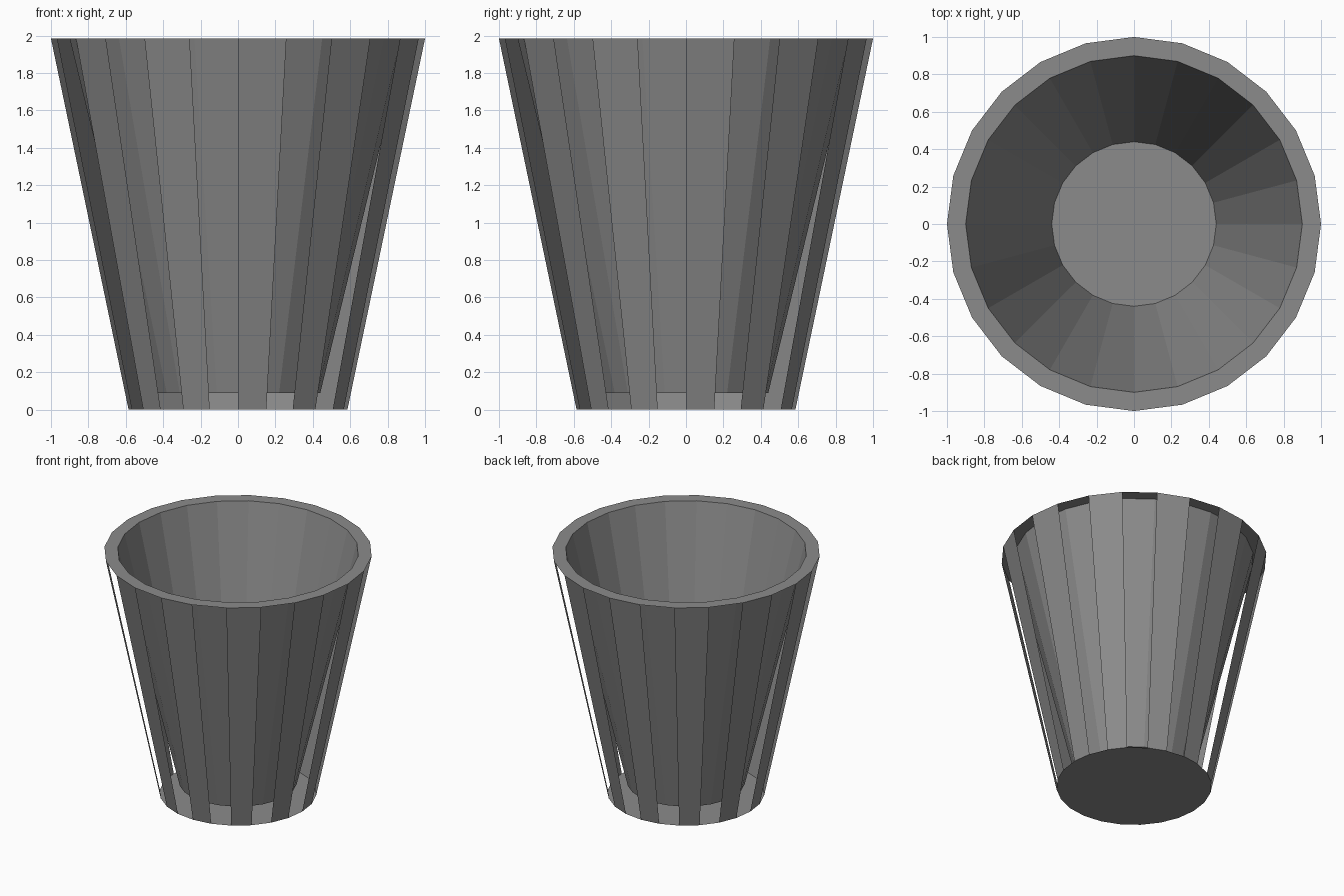
import bpy, bmesh
from math import cos, sin, tau

if "Cube" in bpy.data.objects:
    bpy.data.objects.remove(bpy.data.objects["Cube"])

SIDES = 24
H = 1.984

bm = bmesh.new()


def ring(radius, z):
    return [bm.verts.new((radius * cos(tau * i / SIDES), radius * sin(tau * i / SIDES), z))
            for i in range(SIDES)]


def band(low, high, step=1):
    for i in range(0, SIDES, step):
        j = (i + 1) % SIDES
        bm.faces.new((low[i], low[j], high[j], high[i]))


outer_base = ring(0.585, 0.0)
outer_rim = ring(1.0, H)
inner_rim = ring(0.9, H)
inner_floor = ring(0.44, 0.09)

# outer wall: every second panel is open
band(outer_base, outer_rim, 2)
# flat rim and closed inner wall
band(outer_rim, inner_rim)
band(inner_rim, inner_floor)
# inner floor and underside
bm.faces.new(inner_floor)
bm.faces.new(outer_base[::-1])

mesh = bpy.data.meshes.new("slatted_cup")
bm.to_mesh(mesh)
bm.free()
cup = bpy.data.objects.new("slatted_cup", mesh)
bpy.context.collection.objects.link(cup)

# dark grey finish
grey = bpy.data.materials.new("dark_grey")
grey.diffuse_color = (0.26, 0.26, 0.26, 1)
grey.use_nodes = True
grey.node_tree.nodes["Principled BSDF"].inputs["Base Color"].default_value = grey.diffuse_color
mesh.materials.append(grey)
